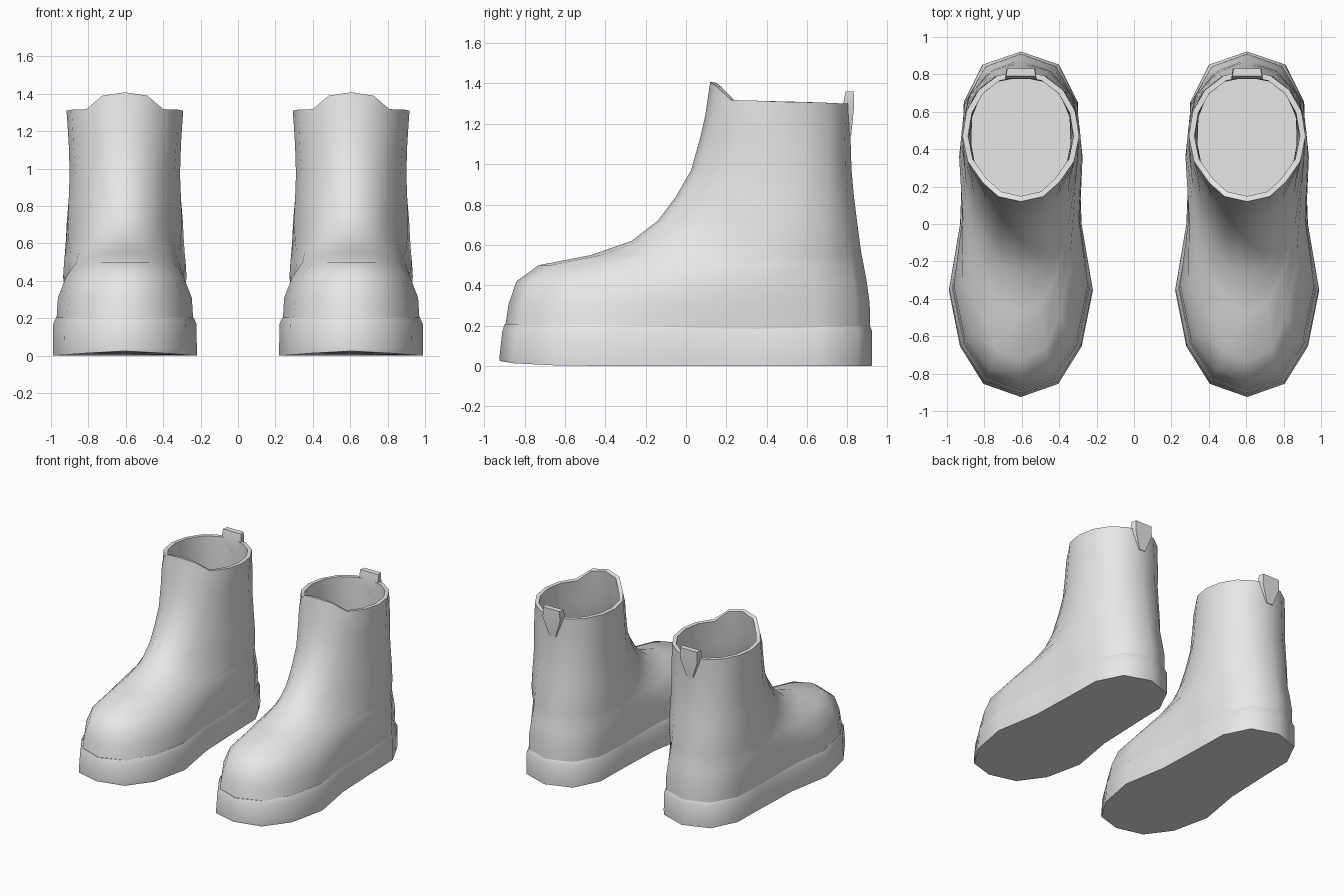
import bpy, bmesh, math
from mathutils import Vector

cube = bpy.data.objects.get("Cube")
if cube:
    bpy.data.objects.remove(cube, do_unlink=True)

grey = bpy.data.materials.new("plain_grey")
grey.use_nodes = True
grey.diffuse_color = (0.8, 0.8, 0.8, 1)
grey.node_tree.nodes["Principled BSDF"].inputs["Base Color"].default_value = (0.8, 0.8, 0.8, 1)

BOOT_X = 0.605   # distance of each boot from the middle
HALF = 8         # steps from the front to the back of a ring


def ring(z, front, back, widths, lift=()):
    """Symmetric outline: half widths from front to back, lift raises the first rows."""
    w = [0] + list(widths) + [0]
    rows = []
    for k in range(HALF + 1):
        t = (1 - math.cos(math.pi * k / HALF)) / 2
        dz = lift[k] if k < len(lift) else 0
        rows.append((w[k], front + (back - front) * t, z + dz))
    return rows + [(-x, y, zz) for x, y, zz in rows[-2:0:-1]]


def finish(bm, name, cx, angle):
    bmesh.ops.recalc_face_normals(bm, faces=bm.faces)
    me = bpy.data.meshes.new(name)
    bm.to_mesh(me)
    bm.free()
    me.materials.append(grey)
    ob = bpy.data.objects.new(name, me)
    ob.location.x = cx
    bpy.context.collection.objects.link(ob)
    bpy.ops.object.select_all(action='DESELECT')
    ob.select_set(True)
    bpy.context.view_layer.objects.active = ob
    return ob


def smooth(angle):
    bpy.ops.object.shade_smooth_by_angle(angle=math.radians(angle))


def loft(rings, capped):
    bm = bmesh.new()
    loops = [[bm.verts.new(p) for p in r] for r in rings]
    n = len(loops[0])
    for a, b in zip(loops, loops[1:]):
        for i in range(n):
            j = (i + 1) % n
            bm.faces.new((a[i], a[j], b[j], b[i]))
    if capped:
        bm.faces.new(loops[0])
        bm.faces.new(loops[-1])
    return bm


# Sole rings, from the ground up
SOLE_W = (0.2, 0.325, 0.385, 0.325, 0.312, 0.305, 0.205)
SOLE = [
    ring(0.0, -0.922, 0.92, SOLE_W, (0.025, 0.014, 0.004)),
    ring(0.035, -0.925, 0.922, SOLE_W),
    ring(0.17, -0.91, 0.922, [w - 0.002 for w in SOLE_W]),
    ring(0.205, -0.9, 0.91, [w - 0.018 for w in SOLE_W]),
]

# Upper rings: height, front y, back y, half widths
UPPER = [ring(*r) for r in (
    (0.17, -0.9, 0.912, (0.19, 0.31, 0.367, 0.312, 0.302, 0.292, 0.19)),
    (0.31, -0.878, 0.91, (0.18, 0.3, 0.358, 0.315, 0.315, 0.3, 0.19)),
    (0.42, -0.84, 0.895, (0.16, 0.265, 0.315, 0.31, 0.33, 0.3, 0.18)),
    (0.5, -0.73, 0.88, (0.13, 0.205, 0.26, 0.288, 0.325, 0.29, 0.17)),
    (0.55, -0.47, 0.87, (0.11, 0.19, 0.248, 0.292, 0.32, 0.28, 0.16)),
    (0.62, -0.27, 0.86, (0.1, 0.18, 0.248, 0.3, 0.315, 0.27, 0.155)),
    (0.72, -0.14, 0.847, (0.1, 0.18, 0.252, 0.305, 0.31, 0.26, 0.15)),
    (0.84, -0.05, 0.832, (0.1, 0.185, 0.26, 0.3, 0.3, 0.25, 0.145)),
    (0.97, 0.025, 0.82, (0.105, 0.19, 0.265, 0.295, 0.29, 0.24, 0.14)),
    (1.13, 0.07, 0.815, (0.11, 0.2, 0.275, 0.3, 0.29, 0.24, 0.14)),
    (1.24, 0.095, 0.818, (0.115, 0.208, 0.28, 0.307, 0.29, 0.23, 0.13)),
    # rim, raised at the front as a tongue
    (1.31, 0.12, 0.82, (0.12, 0.205, 0.285, 0.312, 0.29, 0.225, 0.125),
     (0.098, 0.08, 0.008, 0.005, 0.0, -0.003, -0.006, -0.01, -0.01)),
)]


def pull_tab(name, cx):
    # tapered strap at the heel, standing above the rim
    bm = bmesh.new()
    sections = ((1.14, 0.03, 0.79, 0.818), (1.28, 0.085, 0.775, 0.832), (1.36, 0.08, 0.79, 0.832))
    rings = [[(-w, y0, z), (w, y0, z), (w * 0.9, y1, z), (-w * 0.9, y1, z)]
             for z, w, y0, y1 in sections]
    bm.free()
    finish(loft(rings, True), name, cx, 30)
    smooth(30)


for side, sx in (("left", 1), ("right", -1)):
    cx = sx * BOOT_X
    finish(loft(SOLE, True), side + "_sole", cx, 45)
    smooth(50)
    # hollow upper with wall thickness
    upper = finish(loft(UPPER, False), side + "_upper", cx, 45)
    # open shell: make sure the normals point outwards
    wall = upper.data.polygons[0]
    if wall.normal.dot(Vector((wall.center.x, wall.center.y, 0))) < 0:
        upper.data.flip_normals()
    mod = upper.modifiers.new("wall", 'SOLIDIFY')
    mod.thickness = 0.03
    mod.offset = -1
    bpy.ops.object.modifier_apply(modifier=mod.name)
    smooth(50)
    pull_tab(side + "_pull_tab", cx)
